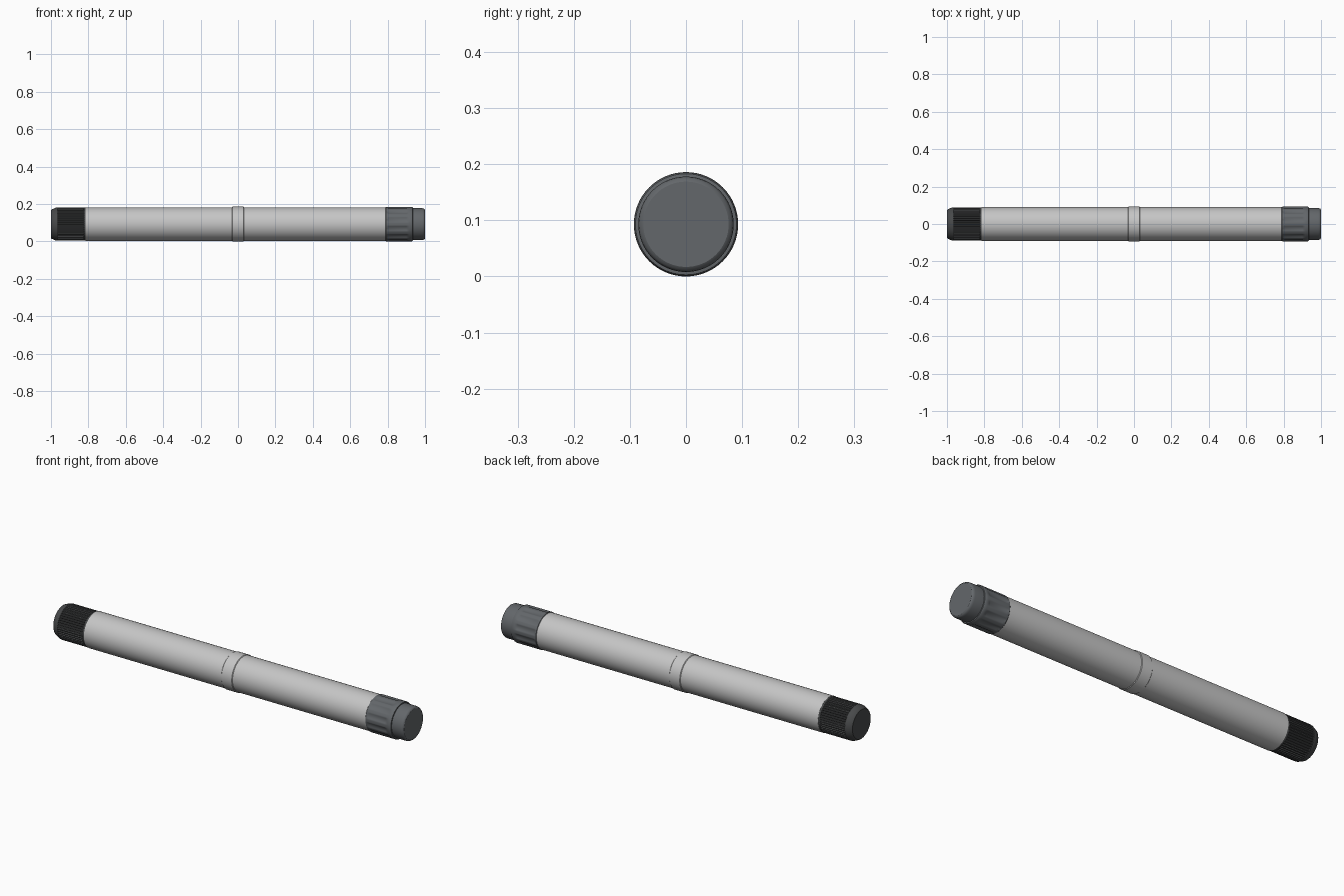
import bpy, bmesh, math

if "Cube" in bpy.data.objects:
    bpy.data.objects.remove(bpy.data.objects["Cube"])

AXIS_Z = 0.093


def material(name, rgb):
    m = bpy.data.materials.new(name)
    m.diffuse_color = (*rgb, 1)
    m.use_nodes = True
    m.node_tree.nodes["Principled BSDF"].inputs["Base Color"].default_value = m.diffuse_color
    return m


light_grey = material("light_grey", (0.56, 0.56, 0.56))
slate_grey = material("slate_grey", (0.125, 0.135, 0.145))
dark_grey = material("dark_grey", (0.065, 0.068, 0.07))


def lathe(name, profile, mat, segs=64, cut=lambda x, i: 0.0):
    """Spin (x, radius) points round the long axis; cut lowers the radius locally."""
    bm = bmesh.new()
    rings = []
    for x, r in profile:
        ring = []
        for i in range(segs):
            a = 2 * math.pi * i / segs
            rad = r - cut(x, i)
            ring.append(bm.verts.new((x, rad * math.cos(a), AXIS_Z + rad * math.sin(a))))
        rings.append(ring)
    for a, b in zip(rings, rings[1:]):
        for i in range(segs):
            j = (i + 1) % segs
            bm.faces.new((a[i], a[j], b[j], b[i]))
    bm.faces.new(rings[0])
    bm.faces.new(rings[-1])
    bmesh.ops.recalc_face_normals(bm, faces=bm.faces)
    mesh = bpy.data.meshes.new(name)
    bm.to_mesh(mesh)
    bm.free()
    mesh.materials.append(mat)
    obj = bpy.data.objects.new(name, mesh)
    bpy.context.collection.objects.link(obj)
    bpy.ops.object.select_all(action='DESELECT')
    obj.select_set(True)
    bpy.context.view_layer.objects.active = obj
    bpy.ops.object.shade_smooth_by_angle(angle=math.radians(30))
    return obj


# Two tube halves
lathe("left_tube", [(-0.815, 0.09), (-0.03, 0.09)], light_grey)
lathe("right_tube", [(0.03, 0.09), (0.795, 0.09)], light_grey)

# Raised joining ring in the middle
lathe("middle_ring", [(-0.032, 0.09), (-0.029, 0.093), (0.029, 0.093), (0.032, 0.09)], light_grey)


# Knurled end cap: 48 square ridges between plain bands
def knurl(x, i):
    return 0.005 if -0.965 < x < -0.825 and i % 4 > 1 else 0.0


lathe("knurled_cap",
      [(-1.0, 0.074), (-0.997, 0.078), (-0.975, 0.0875), (-0.966, 0.0885), (-0.964, 0.0885),
       (-0.826, 0.0885), (-0.824, 0.0885), (-0.815, 0.0885)],
      dark_grey, 192, knurl)


# Grip collar: 12 shallow flutes fading out at the outer end
def flute(x, i):
    along = max(0.0, min(1.0, (x - 0.795) / 0.01, (0.915 - x) / 0.015))
    across = abs(i % 16 - 8) / 8
    return 0.005 * along * max(0.0, 1 - (across / 0.65) ** 2)


lathe("grip_collar",
      [(0.788, 0.089), (0.791, 0.092), (0.795, 0.0925), (0.805, 0.0925), (0.9, 0.0925),
       (0.907, 0.0925), (0.915, 0.0925), (0.929, 0.0925), (0.934, 0.09), (0.935, 0.083)],
      slate_grey, 192, flute)

# Push button on the end
lathe("end_button",
      [(0.93, 0.085), (0.985, 0.085), (0.992, 0.0838), (0.997, 0.081), (1.0, 0.076)],
      slate_grey)
